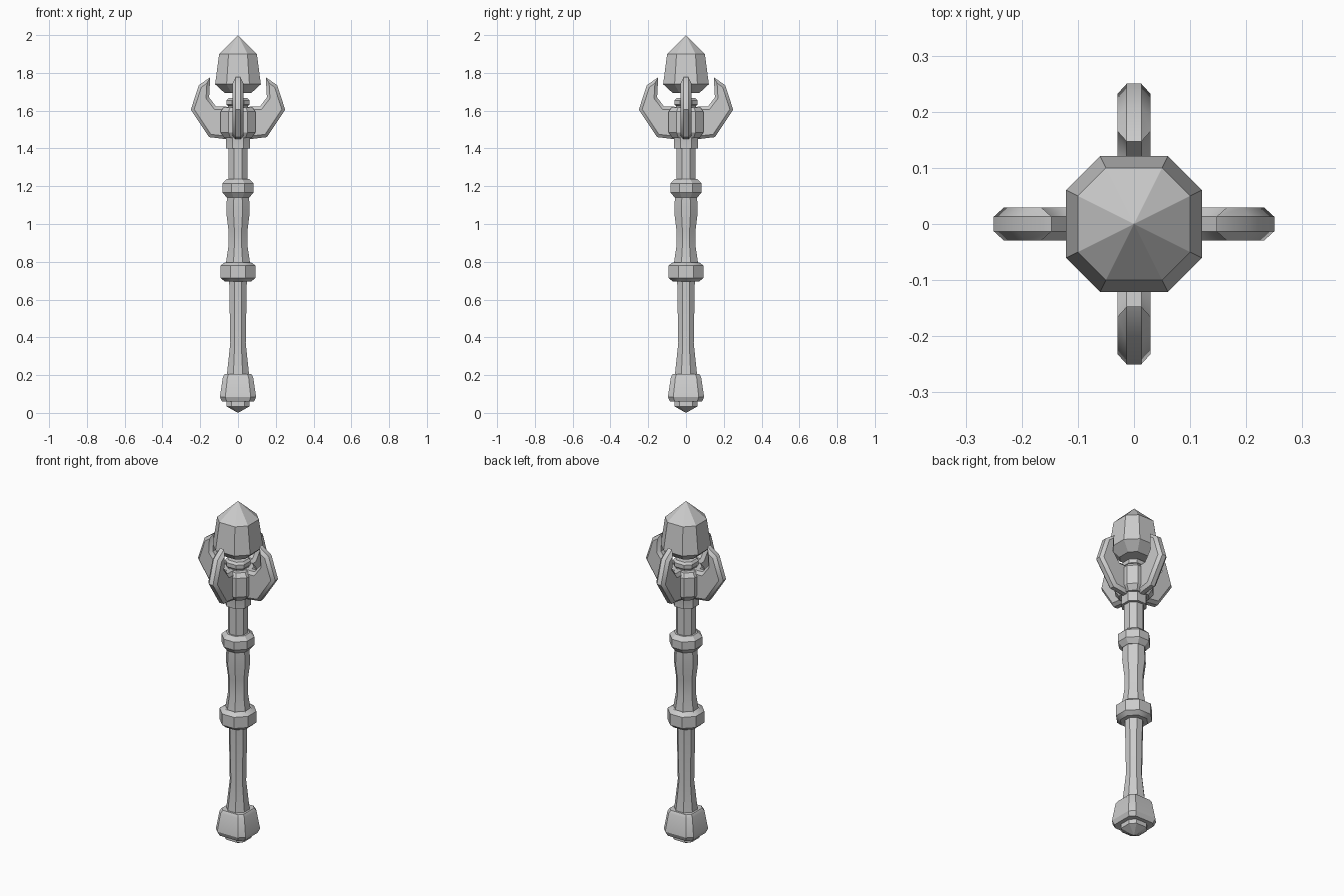
import bpy, bmesh, math

if "Cube" in bpy.data.objects:
    bpy.data.objects.remove(bpy.data.objects["Cube"])

def finish(name, bm, smooth=None):
    bmesh.ops.remove_doubles(bm, verts=bm.verts, dist=1e-5)
    bmesh.ops.recalc_face_normals(bm, faces=bm.faces)
    me = bpy.data.meshes.new(name)
    bm.to_mesh(me)
    bm.free()
    ob = bpy.data.objects.new(name, me)
    bpy.context.collection.objects.link(ob)
    if smooth:
        bpy.ops.object.select_all(action='DESELECT')
        ob.select_set(True)
        bpy.context.view_layer.objects.active = ob
        bpy.ops.object.shade_smooth_by_angle(angle=math.radians(smooth))
    return ob

def loft(name, rings, k=0.42, smooth=None):
    """Stack eight-sided rings (radius, z); k is the half-width of the main sides."""
    bm = bmesh.new()
    loops = []
    for r, z in rings:
        pts = [(1, -k), (1, k), (k, 1), (-k, 1), (-1, k), (-1, -k), (-k, -1), (k, -1)]
        if r == 0:
            loops.append([bm.verts.new((0, 0, z))] * 8)
        else:
            loops.append([bm.verts.new((x * r, y * r, z)) for x, y in pts])
    for a, b in zip(loops, loops[1:]):
        for i in range(8):
            j = (i + 1) % 8
            bm.faces.new(list(dict.fromkeys((a[i], a[j], b[j], b[i]))))
    for lp in (loops[0], loops[-1]):
        if lp[0] is not lp[1]:
            bm.faces.new(lp)
    return finish(name, bm, smooth)

# Pommel and its pointed cap
loft("pommel_cap", [(0, 0), (0.062, 0.035), (0.062, 0.07)], 0.55)
loft("pommel", [(0.085, 0.06), (0.096, 0.085), (0.08, 0.19), (0.07, 0.205)], 0.7, 30)

# Shaft, grip and collars
loft("lower_shaft", [(0.06, 0.19), (0.041, 0.37), (0.047, 0.72)], 0.42, 40)
loft("lower_collar", [(0.07, 0.695), (0.092, 0.715), (0.092, 0.78), (0.07, 0.797)], 0.42, 30)
loft("grip", [(0.066, 0.78), (0.051, 0.88), (0.051, 0.97), (0.062, 1.06), (0.058, 1.16)], 0.38, 40)
loft("upper_collar", [(0.06, 1.14), (0.083, 1.168), (0.083, 1.215), (0.06, 1.237)], 0.4, 30)
loft("upper_shaft", [(0.05, 1.21), (0.05, 1.42)], 0.42, 30)

# Head: base ring, hub and socket below the crystal
loft("head_base", [(0.064, 1.40), (0.064, 1.46), (0.07, 1.49)], 0.45, 30)
loft("head_hub", [(0.072, 1.455), (0.092, 1.485), (0.092, 1.595), (0.075, 1.618)], 0.55, 30)
loft("crystal_socket", [(0.053, 1.60), (0.053, 1.625), (0.061, 1.632),
                        (0.061, 1.655), (0.05, 1.667)], 0.5, 30)

# Floating crystal
loft("crystal", [(0.07, 1.693), (0.121, 1.74), (0.1, 1.9), (0, 2.0)], 0.5)

# Four bevelled blades around the hub
outline = [(0.03, 1.445), (0.153, 1.46), (0.25, 1.605), (0.207, 1.735), (0.147, 1.777),
           (0.153, 1.67), (0.116, 1.622), (0.03, 1.62)]
for n in range(4):
    c, s = round(math.cos(n * math.pi / 2)), round(math.sin(n * math.pi / 2))
    bm = bmesh.new()
    sides = [[bm.verts.new((x * c - y * s, x * s + y * c, z)) for x, z in outline]
             for y in (-0.029, 0.029)]
    for lp in sides:
        bm.faces.new(lp)
    for i in range(len(outline)):
        j = (i + 1) % len(outline)
        bm.faces.new((sides[0][i], sides[0][j], sides[1][j], sides[1][i]))
    bmesh.ops.recalc_face_normals(bm, faces=bm.faces)
    rims = [e for e in bm.edges if e.calc_face_angle() > 1.5 and
            abs(e.verts[0].co.z - e.verts[1].co.z) + abs(
                (e.verts[0].co - e.verts[1].co).length - 0.058) > 1e-4]
    bmesh.ops.bevel(bm, geom=rims, offset=0.016, segments=1, affect='EDGES', profile=0.5)
    finish("blade_%d" % (n + 1), bm, 40)
